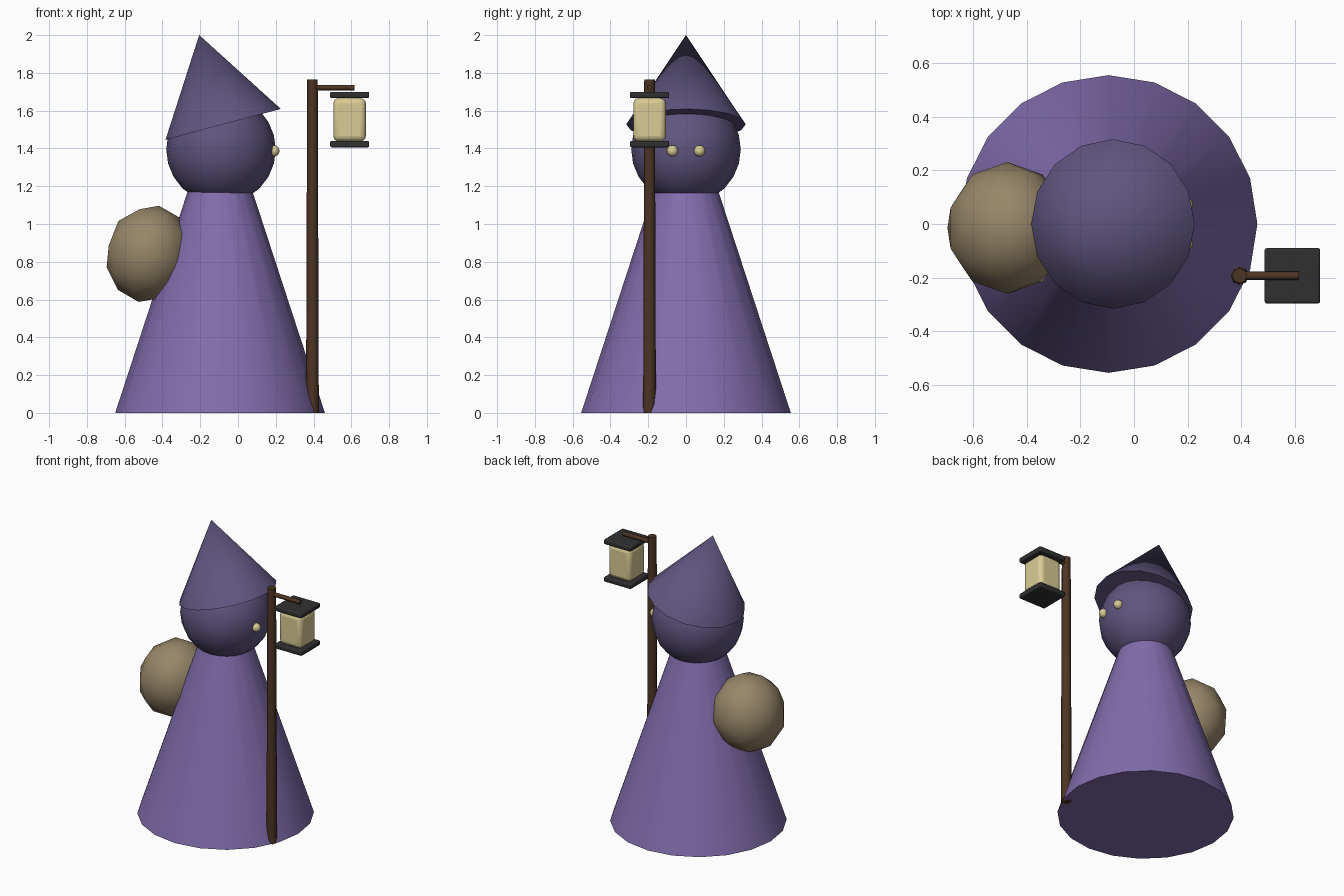
import bpy
from math import radians

cube = bpy.data.objects.get("Cube")
if cube:
    bpy.data.objects.remove(cube, do_unlink=True)


def material(name, rgb):
    mat = bpy.data.materials.new(name)
    mat.use_nodes = True
    color = (*rgb, 1)
    mat.diffuse_color = color
    mat.node_tree.nodes["Principled BSDF"].inputs["Base Color"].default_value = color
    return mat


robe_purple = material("robe_purple", (0.22, 0.155, 0.42))
hood_purple = material("hood_purple", (0.115, 0.09, 0.21))
sack_tan = material("sack_tan", (0.31, 0.24, 0.14))
wood_brown = material("wood_brown", (0.075, 0.035, 0.017))
iron_dark = material("iron_dark", (0.03, 0.03, 0.03))
glow_cream = material("glow_cream", (0.70, 0.60, 0.30))


def finish(name, mat, bevel=0, segments=2, angle=40):
    """Name, colour, bevel and smooth the active object."""
    obj = bpy.context.object
    obj.name = name
    obj.data.materials.append(mat)
    bpy.ops.object.transform_apply(location=False, rotation=False, scale=True)
    if bevel:
        mod = obj.modifiers.new("soft_edges", 'BEVEL')
        mod.width = bevel
        mod.segments = segments
    bpy.ops.object.shade_smooth_by_angle(angle=radians(angle))
    return obj


def cone(name, mat, sides, r1, r2, depth, loc, rot=(0, 0, 0), bevel=0):
    bpy.ops.mesh.primitive_cone_add(vertices=sides, radius1=r1, radius2=r2,
                                    depth=depth, location=loc, rotation=rot)
    return finish(name, mat, bevel, angle=50)


def box(name, mat, size, loc, bevel, segments):
    bpy.ops.mesh.primitive_cube_add(size=1, location=loc)
    bpy.context.object.scale = size
    return finish(name, mat, bevel, segments)


# Robe
cone("robe", robe_purple, 20, 0.555, 0.13, 1.3, (-0.095, 0, 0.65))

# Head and tilted pointed hat
bpy.ops.mesh.primitive_uv_sphere_add(segments=20, ring_count=12, radius=0.29,
                                     location=(-0.09, 0, 1.395))
finish("head", hood_purple)
cone("hat", hood_purple, 16, 0.316, 0, 0.49, (-0.142, 0, 1.764),
     (0, radians(-15), 0))

# Eyes
for side, y in (("left", 0.072), ("right", -0.072)):
    bpy.ops.mesh.primitive_uv_sphere_add(segments=12, ring_count=8, radius=0.03,
                                         location=(0.19, y, 1.387))
    finish(side + "_eye", glow_cream)

# Sack on the back
bpy.ops.mesh.primitive_ico_sphere_add(subdivisions=2, radius=1,
                                      location=(-0.472, -0.015, 0.842),
                                      rotation=(0, radians(12), 0))
bpy.context.object.scale = (0.228, 0.246, 0.26)
finish("sack", sack_tan, angle=60)

# Lantern staff and arm
cone("staff", wood_brown, 8, 0.034, 0.028, 1.765, (0.394, -0.193, 0.8825))
cone("lantern_arm", wood_brown, 8, 0.015, 0.015, 0.225, (0.503, -0.193, 1.722),
     (0, radians(90), 0))

# Lantern
for name, z in (("lantern_base", 1.423), ("lantern_lid", 1.683)):
    box(name, iron_dark, (0.207, 0.207, 0.034), (0.591, -0.193, z), 0.008, 2)
box("lantern_glass", glow_cream, (0.172, 0.172, 0.228), (0.591, -0.193, 1.552), 0.028, 3)
